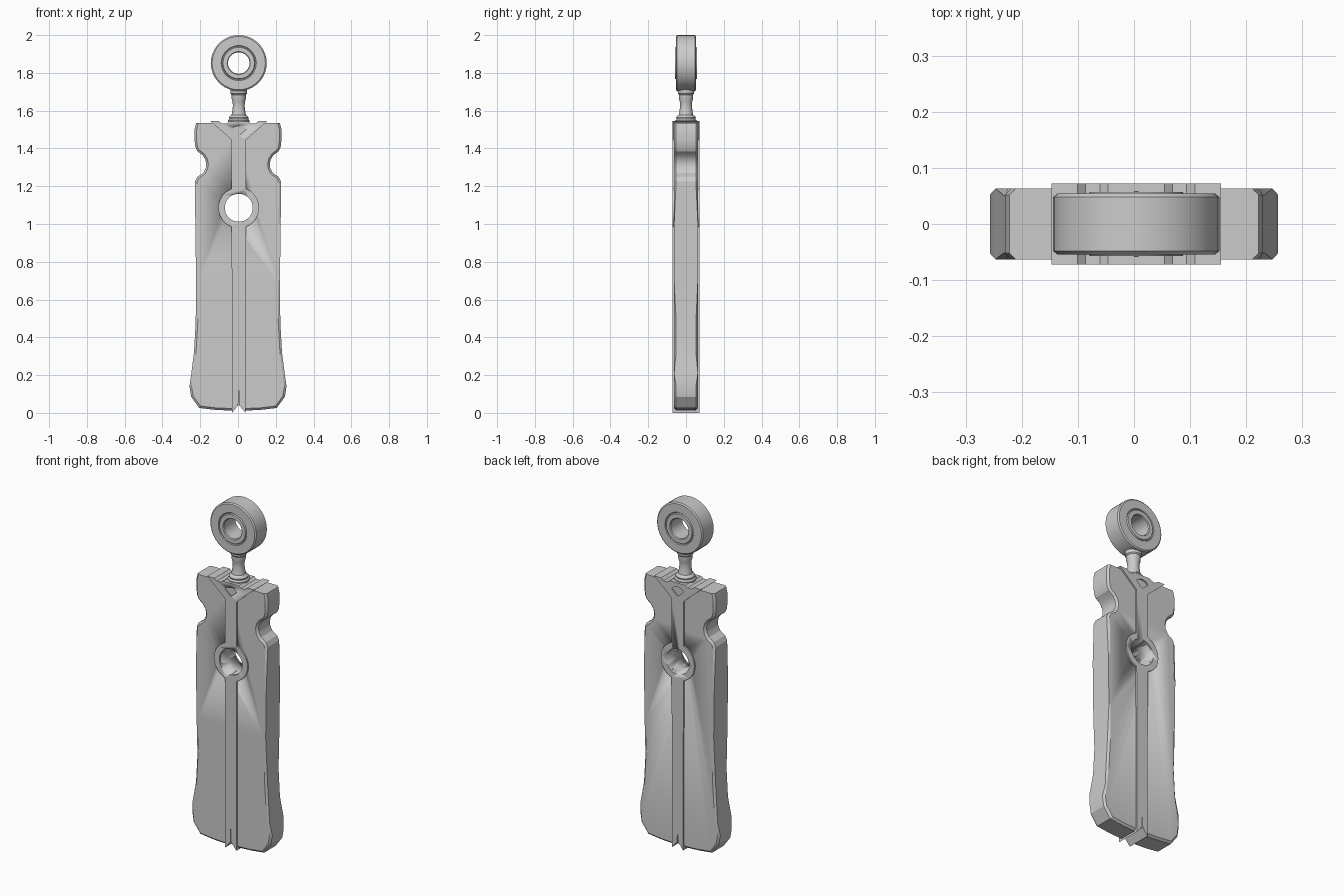
import bpy, bmesh
from math import sin, cos, pi, asin, radians
from mathutils import Matrix

if "Cube" in bpy.data.objects:
    bpy.data.objects.remove(bpy.data.objects["Cube"])

CX = 0.004        # centre of the spine, neck and ring
HOLE_Z = 1.086


def finish(bm, name, angle=30):
    bmesh.ops.recalc_face_normals(bm, faces=bm.faces[:])
    me = bpy.data.meshes.new(name)
    bm.to_mesh(me)
    bm.free()
    me.shade_smooth()
    me.set_sharp_from_angle(angle=radians(angle))
    ob = bpy.data.objects.new(name, me)
    bpy.context.collection.objects.link(ob)
    return ob


def extrude(bm, pts, y0, y1):
    """Solid from an xz outline between two y planes."""
    f = bm.faces.new([bm.verts.new((x, y0, z)) for x, z in pts])
    r = bmesh.ops.extrude_face_region(bm, geom=[f])
    for v in r["geom"]:
        if isinstance(v, bmesh.types.BMVert):
            v.co.y = y1


def mirrored(half):
    return half + [(-x, z) for x, z in reversed(half) if abs(x) > 1e-6]


def lathe(name, prof, centre, along_y=False, seg=32, closed=False):
    """Spin an (r, h) profile about z, or about y."""
    bm = bmesh.new()
    vs = [bm.verts.new((r, 0, h)) for r, h in prof]
    es = [bm.edges.new(p) for p in zip(vs, vs[1:])]
    if closed:
        es.append(bm.edges.new((vs[-1], vs[0])))
    bmesh.ops.spin(bm, geom=vs + es, cent=(0, 0, 0), axis=(0, 0, 1),
                   angle=2 * pi, steps=seg, use_duplicate=False)
    bmesh.ops.remove_doubles(bm, verts=bm.verts[:], dist=1e-5)
    if along_y:
        bmesh.ops.transform(bm, matrix=Matrix.Rotation(pi / 2, 4, 'X'), verts=bm.verts[:])
    bmesh.ops.translate(bm, vec=centre, verts=bm.verts[:])
    return finish(bm, name)


def cut(ob, cutter):
    m = ob.modifiers.new("cut", 'BOOLEAN')
    m.operation, m.solver, m.object = 'DIFFERENCE', 'EXACT', cutter
    cutter.hide_render = True
    cutter.display_type = 'WIRE'
    cutter.hide_set(True)


# Handle body: flared foot, side notches, chamfered long sides
body_half = [(0, 0.045), (0.034, 0.012), (0.12, 0.016), (0.205, 0.026), (0.248, 0.085),
             (0.257, 0.14), (0.247, 0.21), (0.233, 0.32), (0.224, 0.48),
             (0.222, 0.7), (0.226, 1.0), (0.228, 1.225), (0.215, 1.25),
             (0.185, 1.27), (0.171, 1.295), (0.168, 1.318), (0.173, 1.342),
             (0.188, 1.365), (0.215, 1.385), (0.225, 1.405), (0.23, 1.44),
             (0.23, 1.5), (0.222, 1.535), (0.12, 1.535), (0.06, 1.49), (0, 1.49)]
bm = bmesh.new()
extrude(bm, mirrored(body_half), -0.063, 0.063)
rim = [e for e in bm.edges
       if abs(e.verts[0].co.y - e.verts[1].co.y) < 1e-6
       and max(abs(v.co.x) for v in e.verts) > 0.1
       and min(abs(v.co.x) for v in e.verts) > 0.03
       and min(v.co.z for v in e.verts) < 1.52]
bmesh.ops.bevel(bm, geom=rim, offset=0.011, segments=1, affect='EDGES')
body = finish(bm, "handle_body", 25)

# Raised spine with the eyelet boss, forked top and split tail
w, R = 0.038, 0.108
a = asin(w / R)
arc = [(R * sin(t), HOLE_Z - R * cos(t))
       for t in (a + (pi - 2 * a) * i / 14 for i in range(15))]
spine_half = [(0.0, 0.12), (0.003, 0.04), (0.036, 0)] + [(0.036, 0.5)] + arc + [
    (w, 1.445), (0.151, 1.545), (0.105, 1.545), (0.09, 1.532), (0.065, 1.532),
    (0.05, 1.543), (0, 1.543)]
bm = bmesh.new()
extrude(bm, mirrored(spine_half), -0.072, 0.072)
bmesh.ops.translate(bm, vec=(CX, 0, 0), verts=bm.verts[:])
spine = finish(bm, "spine", 30)

# Cutters: through hole and small fan-shaped recesses
bm = bmesh.new()
bmesh.ops.create_cone(bm, cap_ends=True, segments=32, radius1=0.074, radius2=0.074, depth=0.4,
                      matrix=Matrix.Translation((CX, 0, HOLE_Z)) @ Matrix.Rotation(pi / 2, 4, 'X'))
hole = finish(bm, "hole_cutter")
cut(body, hole)
cut(spine, hole)

fan = [(CX + x, z) for x, z in mirrored([(0, 1.466), (0.039, 1.5), (0.022, 1.515), (0, 1.52)])]
bm = bmesh.new()
for s in (-1, 1):
    extrude(bm, fan, s * 0.065, s * 0.1)
cut(spine, finish(bm, "fan_cutter"))

# Turned neck between handle and ring
lathe("neck", [(0, 1.52), (0.058, 1.52), (0.058, 1.548), (0.05, 1.556), (0.052, 1.564),
               (0.046, 1.572), (0.038, 1.578), (0.034, 1.6), (0.031, 1.625), (0.033, 1.648),
               (0.038, 1.664), (0.038, 1.684), (0.043, 1.69), (0.045, 1.72), (0, 1.72)],
      (CX, 0, 0), seg=24)

# Hanging ring with a slightly proud bushing
side = [(0.057, 0.052), (0.061, 0.057), (0.083, 0.057), (0.086, 0.05), (0.09, 0.05),
        (0.093, 0.054), (0.141, 0.054), (0.148, 0.048)]
lathe("hanging_ring", side + [(r, -h) for r, h in reversed(side)],
      (CX, 0, 1.852), along_y=True, seg=36, closed=True)
